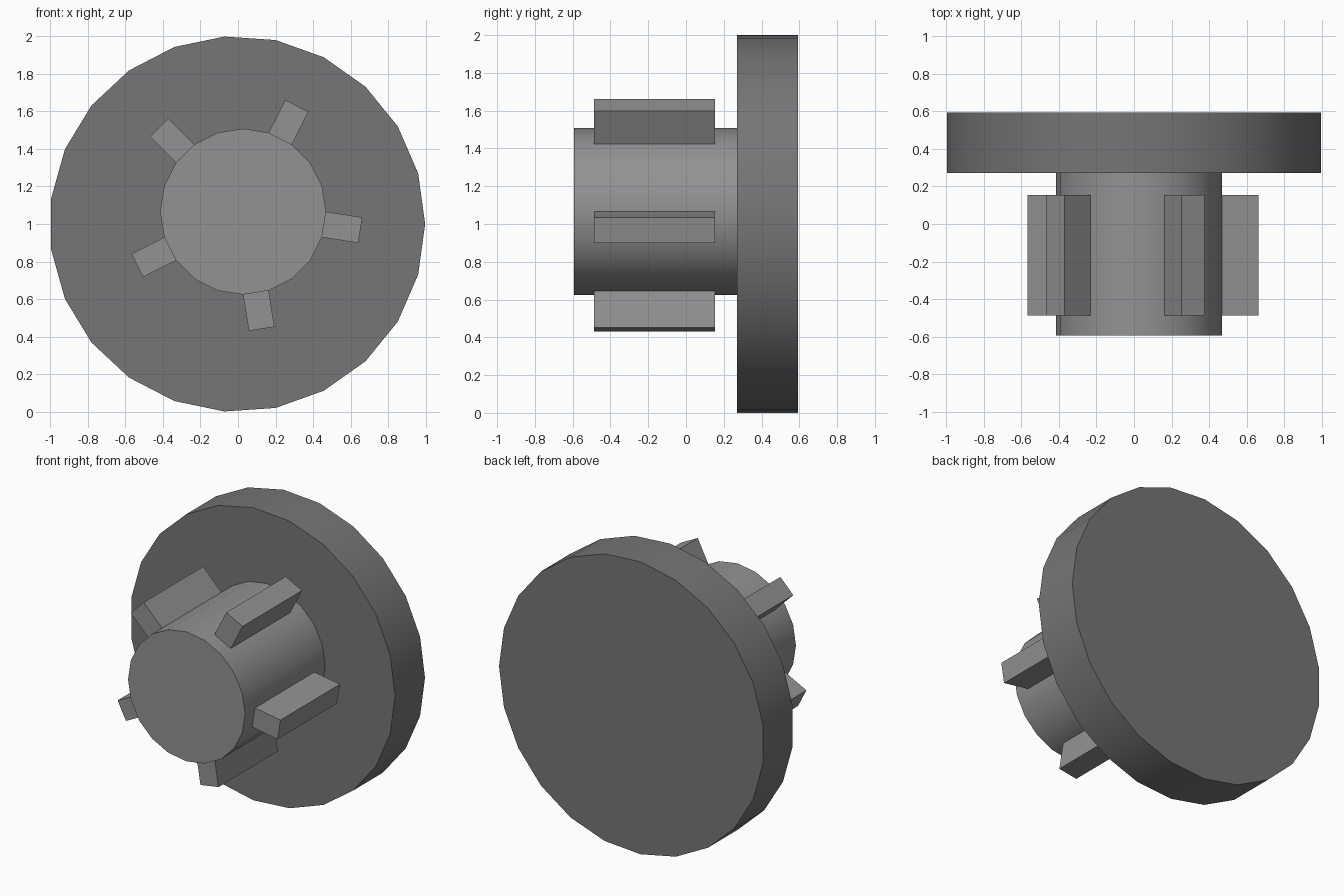
import bpy, bmesh, math

if "Cube" in bpy.data.objects:
    bpy.data.objects.remove(bpy.data.objects["Cube"])


def grey(name, v):
    m = bpy.data.materials.new(name)
    m.diffuse_color = (v, v, v, 1)
    m.use_nodes = True
    m.node_tree.nodes["Principled BSDF"].inputs["Base Color"].default_value = m.diffuse_color
    return m


def prism(name, outline, y0, y1, mat):
    """Extrude an (x, z) outline along y."""
    bm = bmesh.new()
    a = [bm.verts.new((x, y0, z)) for x, z in outline]
    b = [bm.verts.new((x, y1, z)) for x, z in outline]
    bm.faces.new(a)
    bm.faces.new(b[::-1])
    for i in range(len(a)):
        j = (i + 1) % len(a)
        bm.faces.new((a[i], b[i], b[j], a[j]))
    bmesh.ops.recalc_face_normals(bm, faces=bm.faces[:])
    mesh = bpy.data.meshes.new(name)
    bm.to_mesh(mesh)
    bm.free()
    mesh.materials.append(mat)
    obj = bpy.data.objects.new(name, mesh)
    bpy.context.collection.objects.link(obj)
    bpy.ops.object.select_all(action='DESELECT')
    obj.select_set(True)
    bpy.context.view_layer.objects.active = obj
    bpy.ops.object.shade_smooth_by_angle(angle=math.radians(30))
    return obj


def ring(cx, cz, r, n):
    return [(cx + r * math.cos(2 * math.pi * i / n),
             cz + r * math.sin(2 * math.pi * i / n)) for i in range(n)]


dark, mid = grey("dark_grey", 0.18), grey("mid_grey", 0.29)

# Back flange disc
prism("flange_disc", ring(-0.004, 1.0, 1.002, 23), 0.271, 0.594, dark)

# Off-centre hub
CX, CZ, R, N = 0.027, 1.066, 0.4425, 20
hub = ring(CX, CZ, R, N)
prism("hub", hub, -0.594, 0.271, mid)

# Five lugs, each as wide as one hub facet, on every fourth facet
for k, i in enumerate(range(3, N, 4)):
    p, q = hub[i], hub[(i + 1) % N]
    t = 2 * math.pi * (i + 0.5) / N
    dx, dz = math.cos(t), math.sin(t)
    outline = [(x + dx * h, z + dz * h)
               for (x, z), h in ((p, 0), (p, 0.196), (q, 0.196), (q, 0))]
    prism(f"lug_{k + 1}", outline, -0.488, 0.154, mid)
